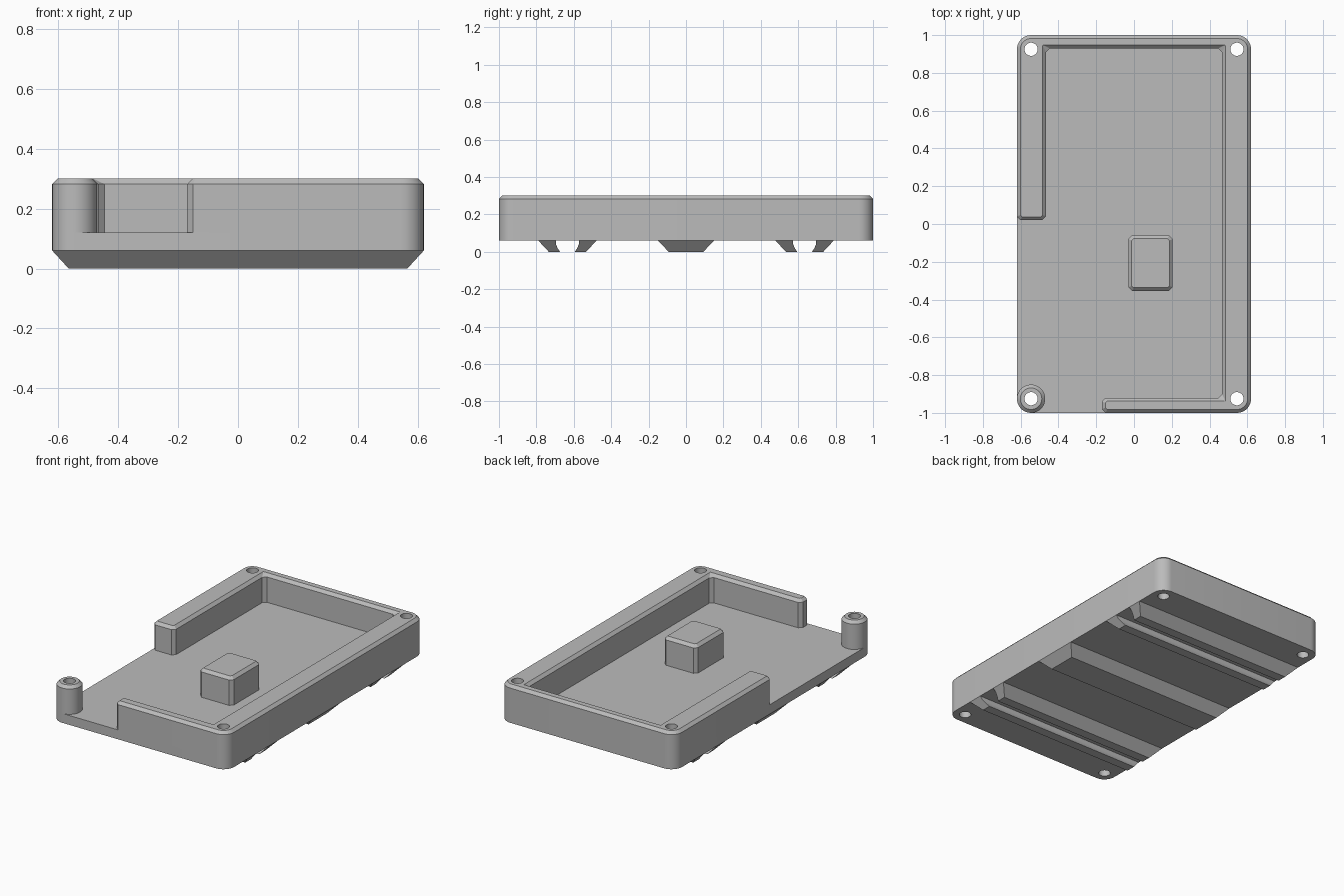
import bpy, bmesh, math
from mathutils import Vector

if "Cube" in bpy.data.objects:
    bpy.data.objects.remove(bpy.data.objects["Cube"])

GREY = bpy.data.materials.new("plain_grey")
GREY.diffuse_color = (0.5, 0.5, 0.5, 1)
GREY.use_nodes = True
GREY.node_tree.nodes["Principled BSDF"].inputs["Base Color"].default_value = GREY.diffuse_color

HX, HY, R = 0.62, 1.0, 0.075          # half width, half depth, corner radius
FLOOR, TOP, CH = 0.12, 0.30, 0.018    # floor height, rim height, chamfer
HOLES = [(sx * (HX - R), sy * (HY - R)) for sx in (-1, 1) for sy in (-1, 1)]


def loft(name, layers):
    """Closed solid through matching outlines, given as (points, z) from bottom to top."""
    bm = bmesh.new()
    rings = [[bm.verts.new((p[0], p[1], z)) for p in pts] for pts, z in layers]
    n = len(rings[0])
    for a, b in zip(rings, rings[1:]):
        for i in range(n):
            j = (i + 1) % n
            bm.faces.new((a[i], a[j], b[j], b[i]))
    bm.faces.new(rings[0][::-1])
    bm.faces.new(rings[-1])
    bmesh.ops.remove_doubles(bm, verts=bm.verts, dist=1e-5)
    bmesh.ops.recalc_face_normals(bm, faces=bm.faces)
    me = bpy.data.meshes.new(name)
    bm.to_mesh(me)
    bm.free()
    me.materials.append(GREY)
    ob = bpy.data.objects.new(name, me)
    bpy.context.collection.objects.link(ob)
    return ob


def arc(cx, cy, r, a0, a1, n):
    return [(cx + r * math.cos(math.radians(a0 + (a1 - a0) * i / n)),
             cy + r * math.sin(math.radians(a0 + (a1 - a0) * i / n))) for i in range(n + 1)]


def circle(c, r, n=40):
    return arc(c[0], c[1], r, 0, 360, n)[:-1]


def corner(sx, sy, start):
    return arc(sx * (HX - R), sy * (HY - R), R, start, start + 90, 10)


def inset(pts, d):
    """Mitred inward offset of a counter-clockwise outline."""
    out = []
    for i, p in enumerate(pts):
        p = Vector(p)
        e1 = (p - Vector(pts[i - 1])).normalized()
        e2 = (Vector(pts[(i + 1) % len(pts)]) - p).normalized()
        n1, n2 = Vector((-e1.y, e1.x)), Vector((-e2.y, e2.x))
        out.append(tuple(p + (n1 + n2) * (d / (1 + n1.dot(n2)))))
    return out


def rect(x0, x1, y0, y1, c=0.0):
    if not c:
        return [(x0, y0), (x1, y0), (x1, y1), (x0, y1)]
    return [(x0 + c, y0), (x1 - c, y0), (x1, y0 + c), (x1, y1 - c),
            (x1 - c, y1), (x0 + c, y1), (x0, y1 - c), (x0, y0 + c)]


def finish(ob, holes=()):
    bpy.ops.object.select_all(action='DESELECT')
    bpy.context.view_layer.objects.active = ob
    ob.select_set(True)
    for c in holes:
        cutter = loft("hole_cutter", [(circle(c, 0.035), -0.1), (circle(c, 0.035), 0.5)])
        cutter.hide_render = True
        m = ob.modifiers.new("hole", 'BOOLEAN')
        m.operation, m.solver, m.object = 'DIFFERENCE', 'EXACT', cutter
        bpy.ops.object.modifier_apply(modifier=m.name)
        bpy.data.objects.remove(cutter)
    bpy.ops.object.shade_smooth_by_angle(angle=math.radians(30))


# Base plate with four screw holes
outline = corner(1, -1, -90) + corner(1, 1, 0) + corner(-1, 1, 90) + corner(-1, -1, 180)
finish(loft("base_plate", [(outline, 0.06), (outline, FLOOR)]), HOLES)

# Rim wall, open at the front left, chamfered along the top and the ends
IX, YB, YF, C = 0.466, 0.93, -0.92, 0.02
wall = [(-0.15, -HY)] + corner(1, -1, -90) + corner(1, 1, 0) + corner(-1, 1, 90)
wall += [(-HX, 0.04), (-HX + C, 0.02), (-IX - C, 0.02), (-IX, 0.04)]
k = len(wall)
wall += [(-IX, YB - C), (-IX + C, YB), (IX - C, YB), (IX, YB - C), (IX, YF + C), (IX - C, YF)]
wall += [(-0.15, YF), (-0.17, YF - C), (-0.17, -HY + C)]
rim = inset(wall, CH)
for i, (x, y) in enumerate([(-IX - CH, YB + CH), (IX + CH, YB + CH), (IX + CH, YF - CH)]):
    rim[k + 2 * i] = rim[k + 2 * i + 1] = (x, y)   # inner corners meet in a point
finish(loft("rim_wall", [(wall, FLOOR), (wall, TOP - CH), (rim, TOP)]),
       [h for h in HOLES if h != HOLES[0]])

# Free-standing screw post
post = circle(HOLES[0], R)
finish(loft("screw_post", [(post, FLOOR), (post, TOP - CH),
                           (circle(HOLES[0], R - CH), TOP)]), HOLES[:1])

# Chamfered block on the floor
block = rect(-0.03, 0.205, -0.355, -0.06, C)
finish(loft("floor_block", [(block, FLOOR), (block, TOP - CH), (inset(block, CH), TOP)]))

# Wide tapered rib under the middle
finish(loft("middle_rib", [(rect(-0.565, 0.565, -0.093, 0.093), 0),
                           (rect(-HX, HX, -0.15, 0.15), 0.06)]))

# Two pairs of tapered ribs, each pair enclosing an undercut channel
SLOT = [(0.0, 0.04), (0.02, 0.053), (0.04, 0.061), (0.06, 0.061)]   # height, half width
for cy in (-0.634, 0.634):
    for s in (-1, 1):
        layers = []
        for z, w in SLOT:
            t = z / 0.06
            x, y = 0.565 + 0.055 * t, 0.1 + 0.056 * t
            lo, hi = sorted((cy + s * w, cy + s * y))
            layers.append((rect(-x, x, lo, hi), z))
        finish(loft("channel_rib", layers))
